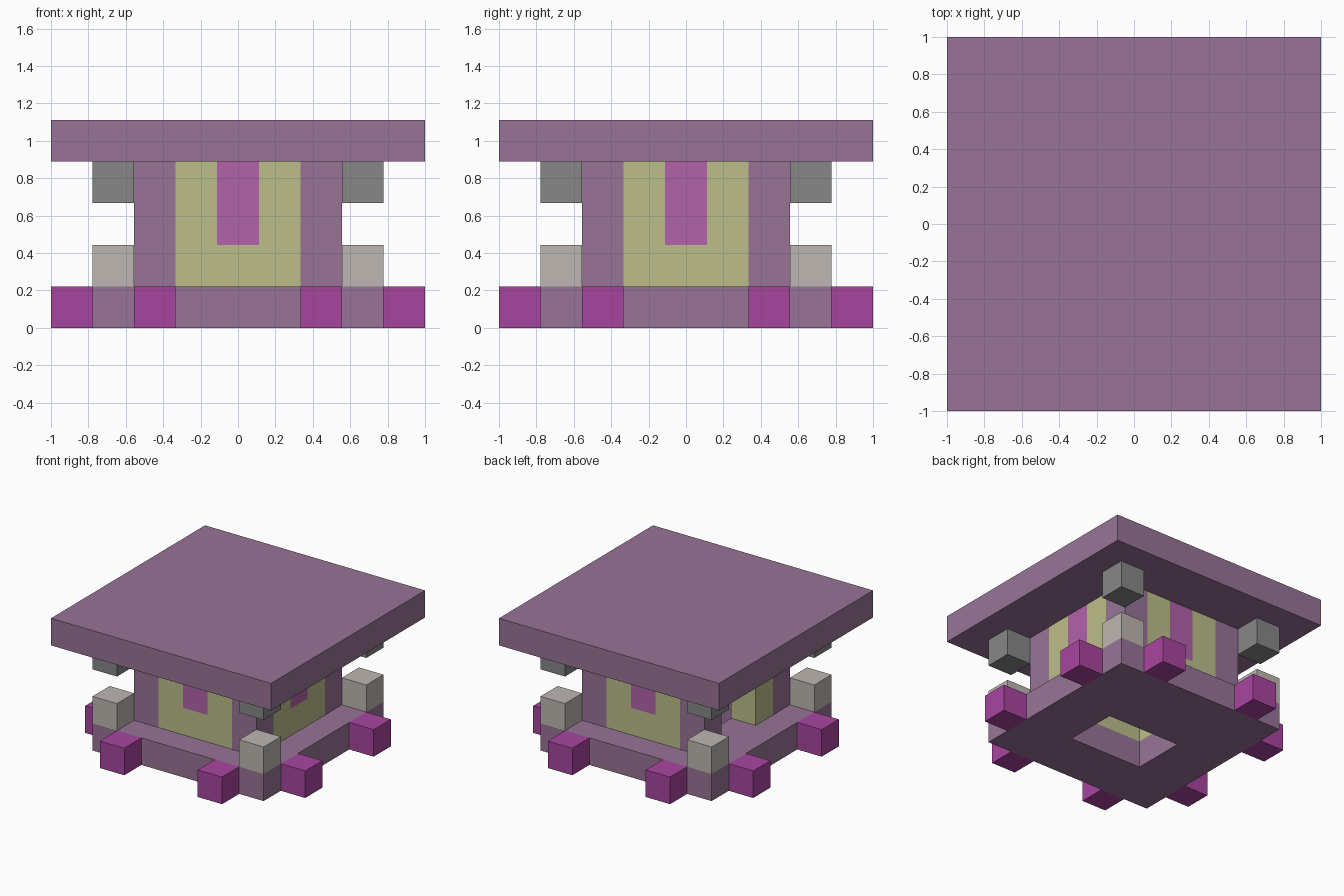
import bpy
from mathutils import Matrix, Vector
from math import pi

U = 2 / 9  # edge of one building block

old = bpy.data.objects.get("Cube")
if old:
    bpy.data.objects.remove(old)


def linear(c):
    c /= 255
    return c / 12.92 if c <= 0.04045 else ((c + 0.055) / 1.055) ** 2.4


def material(name, rgb):
    m = bpy.data.materials.new(name)
    m.use_nodes = True
    col = [linear(c) for c in rgb] + [1]
    m.diffuse_color = col
    m.node_tree.nodes["Principled BSDF"].inputs["Base Color"].default_value = col
    return m


purple = material("dusty_purple", (152, 116, 151))
yellow = material("pale_olive", (188, 190, 138))
magenta = material("deep_magenta", (167, 69, 159))
glass = material("pink_glass", (177, 99, 170))
grey = material("mid_grey", (135, 135, 135))
stone = material("pale_stone", (189, 183, 177))


def box(name, lo, hi, mat, turn=0):
    """Box between two corners in block units, turned in quarter turns."""
    lo, hi = Vector(lo), Vector(hi)
    bpy.ops.mesh.primitive_cube_add(size=1)
    ob = bpy.context.object
    ob.name = name
    place = Matrix.Translation((lo + hi) / 2 * U) @ Matrix.Diagonal((*((hi - lo) * U), 1))
    ob.data.transform(Matrix.Rotation(turn * pi / 2, 4, "Z") @ place)
    ob.data.materials.append(mat)
    return ob


# Base slabs around the floor opening
box("base_front", (-3.5, -3.5, 0), (3.5, -1.5, 1), purple)
box("base_back", (-3.5, 0.5, 0), (3.5, 3.5, 1), purple)
box("base_left", (1.5, -1.5, 0), (3.5, 0.5, 1), purple)
box("base_right", (-3.5, -1.5, 0), (-1.5, 0.5, 1), purple)

# Parts repeated around the four sides
for k in range(4):
    box("corner_pillar", (-2.5, -2.5, 1), (-1.5, -1.5, 4), purple, k)
    box("corner_post", (-3.5, -3.5, 1), (-2.5, -2.5, 2), stone, k)
    box("hanging_block", (-3.5, -3.5, 3), (-2.5, -2.5, 4), grey, k)
    for x in (-2, 2):
        box("base_stud", (x - 0.5, -4.5, 0), (x + 0.5, -3.5, 1), magenta, k)

# Windowed walls: front, left and back
for k, side in enumerate(("front", "left", "back")):
    for x in (-1, 1):
        box(side + "_wall_panel", (x - 0.5, -2.5, 1), (x + 0.5, -1.5, 4), yellow, k)
    box(side + "_window_sill", (-0.5, -2.5, 1), (0.5, -1.5, 2), yellow, k)
    box(side + "_window", (-0.5, -2.5, 2), (0.5, -1.5, 4), glass, k)

# Right wall with a wide doorway
box("door_wall_panel", (-2.5, -1.5, 1), (-1.5, -0.5, 4), yellow)
box("door_lintel", (-2.5, -0.5, 3), (-1.5, 1.5, 4), yellow)

# Flat roof
box("roof", (-4.5, -4.5, 4), (4.5, 4.5, 5), purple)
